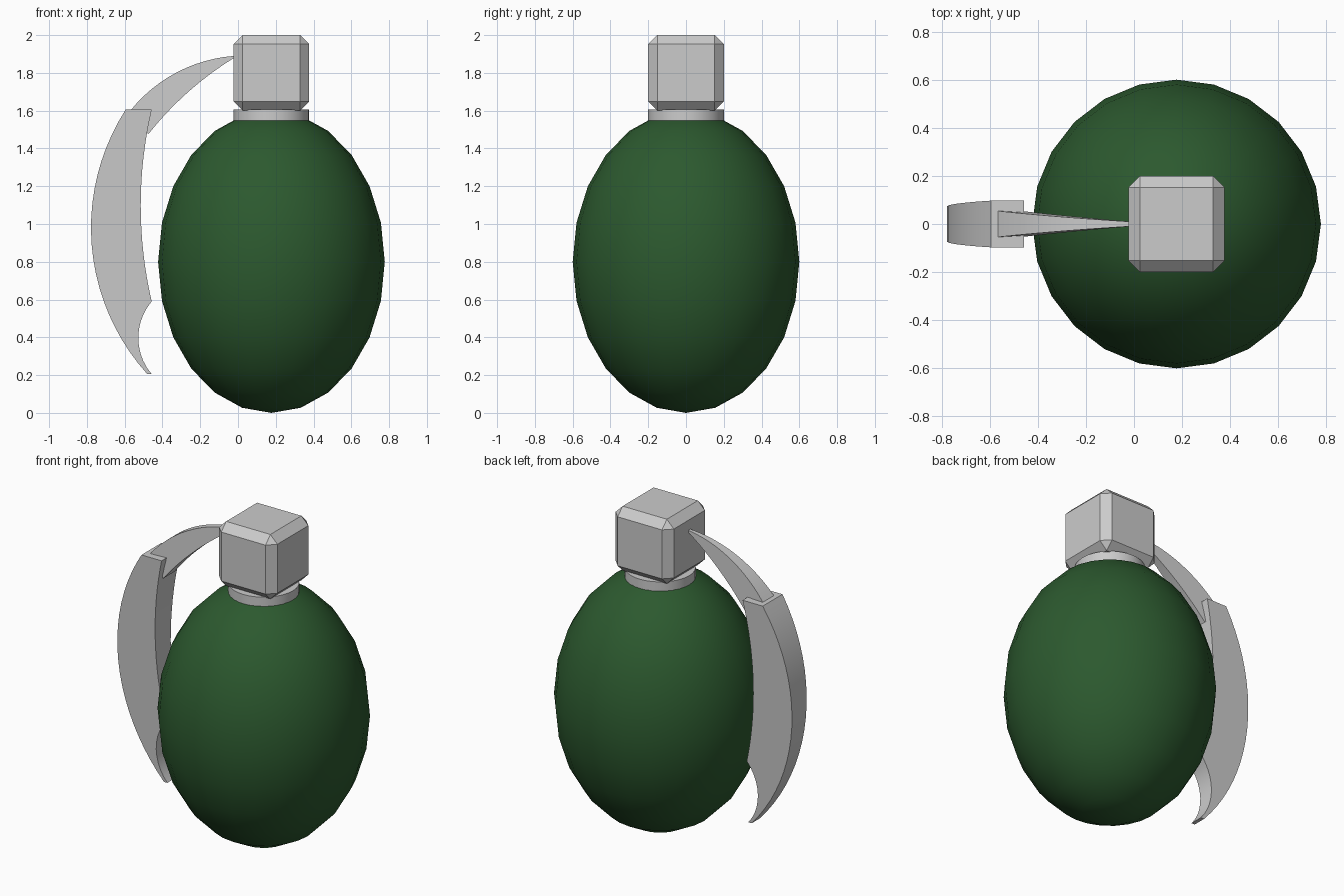
import bpy, bmesh, math
from mathutils import Vector

if "Cube" in bpy.data.objects:
    bpy.data.objects.remove(bpy.data.objects["Cube"])

CX = 0.177  # axis of the body, neck and head


def finish(obj, name, angle=None):
    obj.name = obj.data.name = name
    if angle:
        for p in obj.data.polygons:
            p.use_smooth = True
        obj.data.set_sharp_from_angle(angle=math.radians(angle))
    return obj


def arc(a, m, b, n):
    """n + 1 points on the circle through a, m and b (x, z pairs)."""
    a, m, b = Vector(a), Vector(m), Vector(b)
    d = 2 * (a.x * (m.y - b.y) + m.x * (b.y - a.y) + b.x * (a.y - m.y))
    sa, sm, sb = a.dot(a), m.dot(m), b.dot(b)
    c = Vector(((sa * (m.y - b.y) + sm * (b.y - a.y) + sb * (a.y - m.y)) / d,
                (sa * (b.x - m.x) + sm * (a.x - b.x) + sb * (m.x - a.x)) / d))
    u, v = a - c, b - c
    start = math.atan2(u.y, u.x)
    sweep = math.atan2(u.x * v.y - u.y * v.x, u.dot(v))
    return [c + u.length * Vector((math.cos(start + sweep * i / n),
                                   math.sin(start + sweep * i / n)))
            for i in range(n + 1)]


def plate(name, outline, half_width):
    """Solid with an x-z outline, thickness tapering across it."""
    bm = bmesh.new()
    sides = [[bm.verts.new((p.x, s * half_width(p), p.y)) for p in outline]
             for s in (-1, 1)]
    n = len(outline)
    bm.faces.new(sides[0])
    bm.faces.new(sides[1][::-1])
    for i in range(n):
        j = (i + 1) % n
        bm.faces.new((sides[0][i], sides[0][j], sides[1][j], sides[1][i]))
    bmesh.ops.recalc_face_normals(bm, faces=bm.faces)
    mesh = bpy.data.meshes.new(name)
    bm.to_mesh(mesh)
    bm.free()
    obj = bpy.data.objects.new(name, mesh)
    bpy.context.collection.objects.link(obj)
    return finish(obj, name, 30)


# Egg-shaped body
bpy.ops.mesh.primitive_uv_sphere_add(segments=24, ring_count=12, radius=1,
                                     location=(CX, 0, 0.8), scale=(0.6, 0.6, 0.8))
body = finish(bpy.context.object, "body", 40)
green = bpy.data.materials.new("green")
green.diffuse_color = (0.025, 0.1, 0.028, 1)
green.use_nodes = True
green.node_tree.nodes["Principled BSDF"].inputs["Base Color"].default_value = green.diffuse_color
body.data.materials.append(green)

# Neck collar
bpy.ops.mesh.primitive_cylinder_add(vertices=32, radius=0.2, depth=0.12,
                                    location=(CX, 0, 1.545))
finish(bpy.context.object, "neck", 40)

# Chamfered head block
bpy.ops.mesh.primitive_cube_add(size=0.4, location=(CX, 0, 1.8))
head = finish(bpy.context.object, "head")
bevel = head.modifiers.new("chamfer", 'BEVEL')
bevel.width = 0.048
bevel.segments = 1

# Upper lever arm, widening away from the head
arm = arc((-0.02, 1.89), (-0.31, 1.81), (-0.57, 1.6), 12)
arm += arc((-0.475, 1.475), (-0.29, 1.675), (-0.02, 1.88), 12)
plate("lever_arm", arm,
      lambda p: 0.01 + 0.073 * (0.8 * (-0.02 - p.x) + 0.6 * (1.89 - p.y)))

# Curved grip, narrowing towards the hooked tip
grip = arc((-0.595, 1.605), (-0.778, 1.0), (-0.48, 0.205), 20)
grip += arc((-0.457, 0.205), (-0.527, 0.42), (-0.457, 0.59), 10)
grip += arc((-0.457, 0.59), (-0.515, 1.09), (-0.457, 1.605), 16)[1:]
plate("lever_grip", grip, lambda p: 0.097 - 0.04 * (1.605 - p.y))
